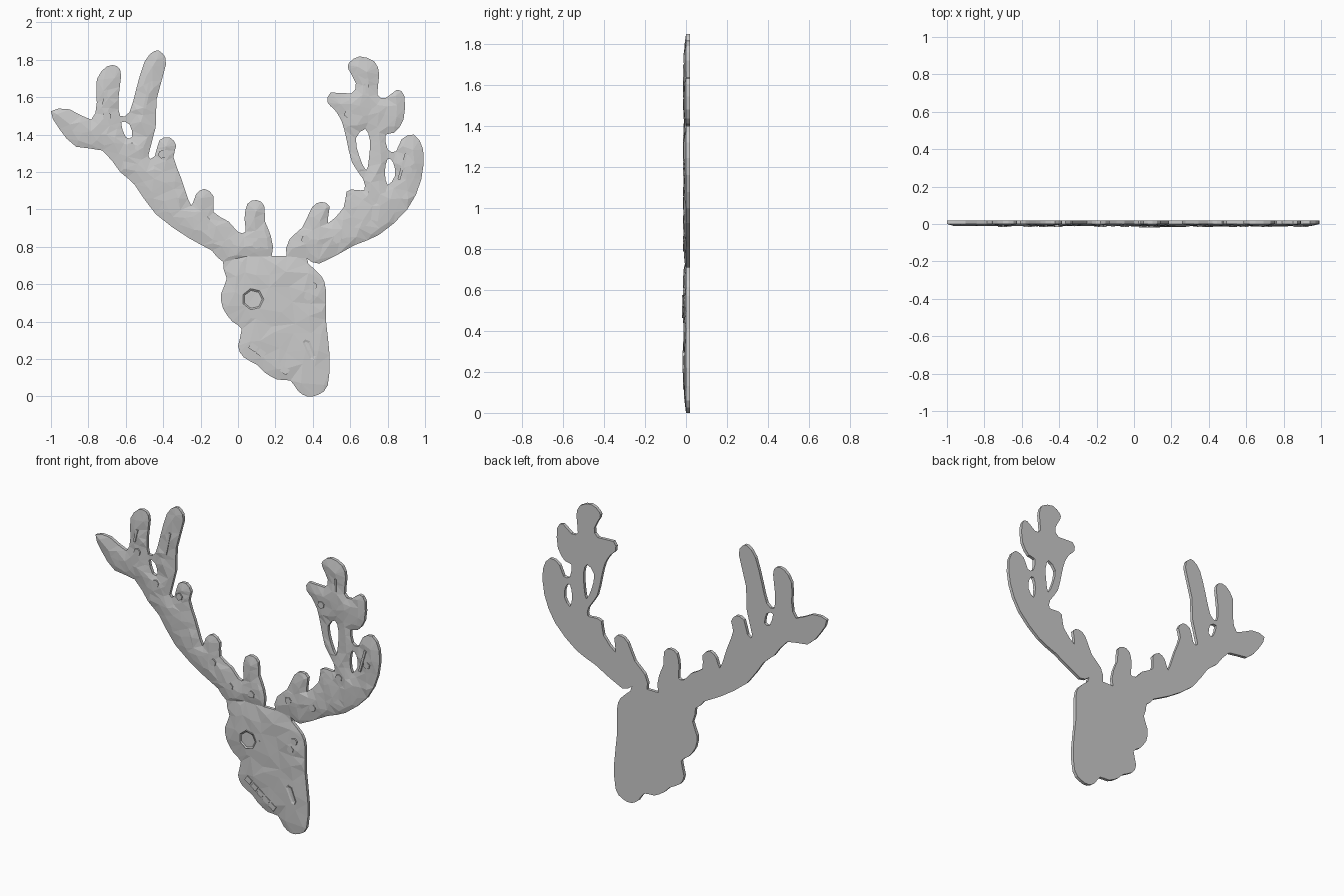
import bpy, bmesh, math, random
from mathutils import Vector
from mathutils.geometry import delaunay_2d_cdt, intersect_point_line

if "Cube" in bpy.data.objects:
    bpy.data.objects.remove(bpy.data.objects["Cube"])

random.seed(4)
BACK = 0.02

# Outlines in (x, z)
HEAD = [(-.08,.72),(-.06,.63),(-.09,.55),(-.08,.47),(-.03,.40),(.02,.36),(.0,.27),(.03,.21),(.10,.17),
        (.14,.13),(.21,.09),(.28,.085),(.32,.03),(.37,0),(.43,.01),(.48,.06),(.49,.22),(.47,.41),
        (.47,.57),(.445,.645),(.375,.71),(.365,.74),(.26,.75),(.18,.75),(.05,.75)]
LEFT = [(.05,.75),(.18,.75),(.175,.86),(.145,.935),(.14,1.02),(.10,1.05),(.05,1.03),(.035,.95),(.04,.88),(0,.88),
        (-.05,.935),(-.13,.985),(-.13,1.07),(-.18,1.11),(-.225,1.08),(-.25,1.02),(-.285,1.11),
        (-.305,1.17),(-.345,1.28),(-.33,1.34),(-.365,1.385),(-.42,1.37),(-.445,1.285),(-.48,1.285),
        (-.44,1.44),(-.435,1.59),(-.385,1.775),(-.405,1.835),(-.445,1.848),(-.50,1.79),(-.545,1.64),
        (-.58,1.52),(-.63,1.50),(-.64,1.59),(-.625,1.715),(-.645,1.765),(-.70,1.765),(-.755,1.695),
        (-.755,1.57),(-.785,1.48),(-.90,1.535),(-1,1.525),(-.955,1.43),(-.865,1.335),(-.725,1.315),
        (-.63,1.20),(-.555,1.135),(-.44,.975),(-.26,.845),(-.14,.78),(-.08,.72)]
RIGHT = [(.26,.75),(.275,.84),(.345,.905),(.395,1.01),(.445,1.04),(.49,1.015),(.48,.925),(.565,1.01),
         (.58,1.095),(.63,1.105),(.675,1.105),(.67,1.16),(.61,1.25),(.58,1.375),(.555,1.47),(.515,1.535),
         (.48,1.57),(.495,1.625),(.605,1.62),(.63,1.675),(.59,1.75),(.595,1.785),(.65,1.818),(.73,1.79),
         (.755,1.72),(.745,1.615),(.79,1.595),(.85,1.64),(.89,1.605),(.885,1.48),(.835,1.41),(.79,1.40),
         (.80,1.32),(.845,1.31),(.875,1.375),(.94,1.40),(.99,1.32),(.98,1.16),(.905,1.0),(.755,.865),
         (.625,.81),(.435,.71),(.365,.74)]
HOLE_L = [(-.625,1.465),(-.58,1.455),(-.565,1.39),(-.60,1.385)]
HOLE_R1 = [(.63,1.38),(.68,1.43),(.705,1.37),(.70,1.27),(.685,1.21),(.65,1.28)]
HOLE_R2 = [(.80,1.27),(.83,1.25),(.84,1.18),(.80,1.13),(.785,1.2)]


def rounded(loop):
    """One pass of interpolating subdivision."""
    n, out = len(loop), []
    for i in range(n):
        a, b, c, d = (Vector(loop[(i + k) % n]) for k in (-1, 0, 1, 2))
        out += [b, (b + c) * 9 / 16 - (a + d) / 16]
    return out


def edge_distance(p, loops):
    best = 9
    for lp in loops:
        for a, b in zip(lp, lp[1:] + lp[:1]):
            ab = b - a
            t = max(0, min(1, (p - a).dot(ab) / max(ab.length_squared, 1e-12)))
            best = min(best, (p - a - ab * t).length)
    return best


def inside(p, loops):
    odd = False
    for lp in loops:
        for a, b in zip(lp, lp[1:] + lp[:1]):
            if (a.y > p.y) != (b.y > p.y) and p.x < (b.x - a.x) * (p.y - a.y) / (b.y - a.y) + a.x:
                odd = not odd
    return odd


def finish(name, bm):
    bmesh.ops.recalc_face_normals(bm, faces=bm.faces)
    me = bpy.data.meshes.new(name)
    bm.to_mesh(me)
    bm.free()
    ob = bpy.data.objects.new(name, me)
    bpy.context.collection.objects.link(ob)


def relief(d):
    return -0.012 * (1 - math.exp(-d / 0.03))


def plate(name, outline, holes=(), step=.05):
    """Flat-backed plate with a faceted, domed front."""
    loops = [rounded(outline)] + [rounded(h) for h in holes]
    pts, edges = [], []
    for lp in loops:
        s, n = len(pts), len(lp)
        pts += lp
        edges += [(s + i, s + (i + 1) % n) for i in range(n)]
    for i in range(int(2 / step) + 1):
        for j in range(int(1.9 / step) + 1):
            p = Vector((-1 + i * step, j * step)) + Vector((random.uniform(-.4, .4), random.uniform(-.4, .4))) * step
            if inside(p, loops) and edge_distance(p, loops) > .018:
                pts.append(p)
    vs, _, fs = delaunay_2d_cdt(pts, edges, [], 0, 1e-5)[:3]
    bm = bmesh.new()
    back = [bm.verts.new((v.x, BACK, v.y)) for v in vs]
    front = []
    for v in vs:
        d = edge_distance(v, loops)
        y = 0 if d < 1e-3 else relief(d) + random.uniform(-.003, .003)
        front.append(bm.verts.new((v.x, y, v.y)))
    count = {}
    for f in fs:
        if inside(sum((vs[i] for i in f), Vector((0, 0))) / len(f), loops):
            bm.faces.new([front[i] for i in f])
            bm.faces.new([back[i] for i in reversed(f)])
            for a, b in zip(f, list(f[1:]) + [f[0]]):
                count.setdefault(frozenset((a, b)), []).append((a, b))
    for uses in count.values():
        if len(uses) == 1:
            a, b = uses[0]
            bm.faces.new((front[b], front[a], back[a], back[b]))
    bmesh.ops.delete(bm, geom=[v for v in bm.verts if not v.link_faces], context='VERTS')
    finish(name, bm)


def stud(name, pts, top=-.014, dish=0):
    """Low prism on the front, optionally with a dished centre."""
    bm = bmesh.new()
    low = [bm.verts.new((x, -.004, z)) for x, z in pts]
    high = [bm.verts.new((x, top, z)) for x, z in pts]
    n = len(pts)
    for i in range(n):
        j = (i + 1) % n
        bm.faces.new((low[i], low[j], high[j], high[i]))
    cap = bm.faces.new(high)
    bm.faces.new(low[::-1])
    bmesh.ops.recalc_face_normals(bm, faces=bm.faces)
    if dish:
        bmesh.ops.inset_region(bm, faces=[cap], thickness=.012)
        for v in cap.verts:
            v.co.y += dish
    finish(name, bm)


def ngon(x, z, r, n=6, sz=1.0, rot=0.0):
    return [(x + r * math.cos(rot + k * math.tau / n), z + r * sz * math.sin(rot + k * math.tau / n)) for k in range(n)]


def bar(x0, z0, x1, z1, w):
    a, b = Vector((x0, z0)), Vector((x1, z1))
    s = Vector((a.y - b.y, b.x - a.x)).normalized() * w / 2
    return [tuple(p) for p in (a + s, b + s, b - s, a - s)]


# Head and antlers
plate("head", HEAD, step=.08)
plate("left_antler", LEFT, [HOLE_L])
plate("right_antler", RIGHT, [HOLE_R1, HOLE_R2])

# Eye socket and nostril
stud("eye", ngon(.08, .52, .058, 7), -.02, .009)
stud("eye_corner", ngon(.15, .515, .022), -.015)
stud("nostril", [(.345, .29), (.36, .305), (.385, .295), (.415, .215), (.405, .195), (.385, .20)], -.016, .004)

# Teeth along the jaw
for i in range(5):
    x, z = .065 + i * .042, .275 - i * .031
    stud("tooth", bar(x, z, x + .034, z - .024, .034), -.015)

# Small knobs
for x, z in [(-.7, 1.5), (-.57, 1.335), (-.405, 1.295), (.59, 1.51), (.91, 1.21), (.715, 1.08), (.4, .59),
             (.375, .535), (-.05, .82), (.1, .81), (.36, .84), (.53, .84), (-.17, .94)]:
    stud("knob", ngon(x, z, .023, 6, 1, .3), -.015)

# Ridges along the tines
for r in [(-.50, 1.54, -.47, 1.68), (-.72, 1.56, -.70, 1.64), (.86, 1.16, .90, 1.30), (.69, 1.62, .69, 1.70)]:
    stud("tine_ridge", bar(*r, .014), -.015)
